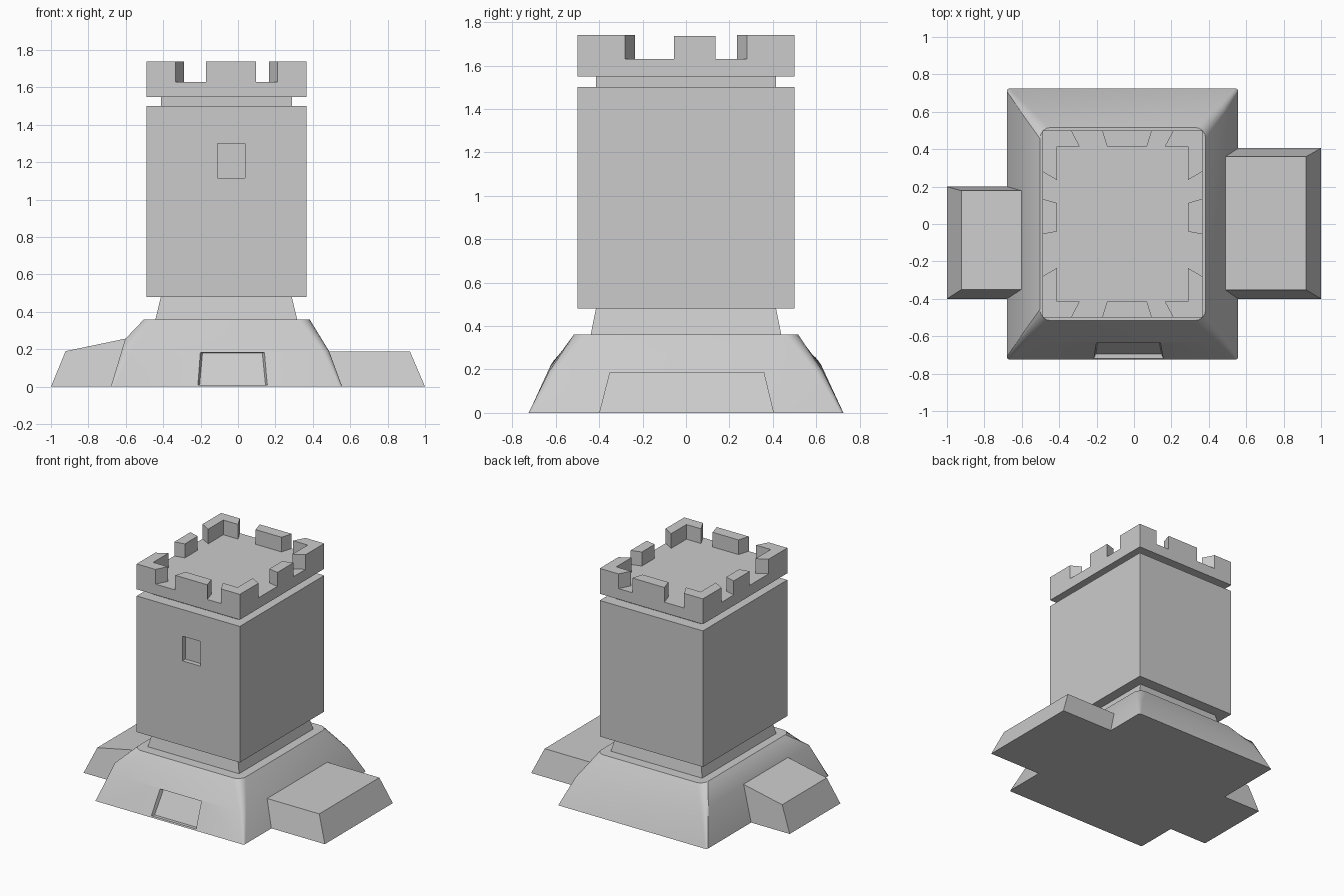
import bpy, bmesh
from math import sin, cos, pi, radians

if "Cube" in bpy.data.objects:
    bpy.data.objects.remove(bpy.data.objects["Cube"])

CX = -0.0625          # tower axis is a little left of centre
HX, HY = 0.4275, 0.5  # half size of the shaft
IX, IY = 0.35, 0.415  # half size of the necks


def loft(name, rings):
    """Closed solid through rings of equal point count."""
    bm = bmesh.new()
    loops = [[bm.verts.new(p) for p in r] for r in rings]
    n = len(loops[0])
    for a, b in zip(loops, loops[1:]):
        for i in range(n):
            j = (i + 1) % n
            bm.faces.new((a[i], a[j], b[j], b[i]))
    bm.faces.new(loops[0][::-1])
    bm.faces.new(loops[-1])
    bmesh.ops.recalc_face_normals(bm, faces=bm.faces)
    me = bpy.data.meshes.new(name)
    bm.to_mesh(me)
    bm.free()
    ob = bpy.data.objects.new(name, me)
    bpy.context.collection.objects.link(ob)
    return ob


def rect(x0, x1, y0, y1, z):
    return [(x0, y0, z), (x1, y0, z), (x1, y1, z), (x0, y1, z)]


def centred(hx, hy, z):
    return rect(CX - hx, CX + hx, -hy, hy, z)


def prism(name, pts, z0, z1):
    return loft(name, [[(CX + x, y, z) for x, y in pts] for z in (z0, z1)])


def carve(ob, cutter):
    cutter.hide_render = True
    m = ob.modifiers.new("recess", 'BOOLEAN')
    m.operation = 'DIFFERENCE'
    m.solver = 'EXACT'
    m.object = cutter
    bpy.context.view_layer.objects.active = ob
    bpy.ops.object.modifier_apply(modifier=m.name)
    bpy.data.objects.remove(cutter)


def round_ring(x0, x1, y0, y1, r, z, z_left):
    """Rounded rectangle; the left side may sit at another height."""
    pts = []
    corners = [(x0 + r, y0 + r, pi), (x1 - r, y0 + r, 1.5 * pi),
               (x1 - r, y1 - r, 0), (x0 + r, y1 - r, 0.5 * pi)]
    for k, (cx, cy, a0) in enumerate(corners):
        for s in range(5):
            a = a0 + s * pi / 8
            t = {0: 1 - s / 4, 3: s / 4}.get(k, 0)
            pts.append((cx + r * cos(a), cy + r * sin(a), z + (z_left - z) * t))
    return pts


# Flared base with rounded corners
base = loft("base", [
    round_ring(-0.68, 0.557, -0.725, 0.725, 0.015, 0, 0),
    round_ring(-0.603, 0.487, -0.632, 0.632, 0.035, 0.19, 0.255),
    round_ring(-0.503, 0.383, -0.517, 0.517, 0.06, 0.36, 0.36)])

# Doorway recess in the sloping front
door = loft("door_cutter", [
    [(-0.205, -0.695, 0.01), (0.147, -0.695, 0.01), (0.13, -0.605, 0.18), (-0.19, -0.605, 0.18)],
    [(-0.25, -0.815, 0.01), (0.195, -0.815, 0.01), (0.175, -0.725, 0.19), (-0.235, -0.725, 0.19)]])
carve(base, door)
bpy.ops.object.select_all(action='DESELECT')
base.select_set(True)
bpy.context.view_layer.objects.active = base
bpy.ops.object.shade_smooth_by_angle(angle=radians(30))

# Tower: sloped collar, shaft, neck and parapet slab
tower = loft("tower", [
    centred(0.38, 0.44, 0.355), centred(IX, IY, 0.48),
    centred(HX, HY, 0.48), centred(HX, HY, 1.5),
    centred(IX, IY, 1.5), centred(IX, IY, 1.55),
    centred(HX, HY, 1.55), centred(HX, HY, 1.63)])

# Window recess
carve(tower, loft("window_cutter", [rect(-0.11, 0.038, -0.6, -0.465, z) for z in (1.115, 1.3)]))

# Battlements: four corners, then middle blocks
corner = [(HX, HY), (HX, 0.28), (IX, 0.235), (IX, IY), (0.2275, IY), (0.2725, HY)]
for sx in (-1, 1):
    for sy in (-1, 1):
        prism("corner_merlon", [(sx * x, sy * y) for x, y in corner], 1.63, 1.74)
for s in (-1, 1):
    prism("middle_merlon", [(-0.108, s * HY), (0.158, s * HY),
                            (0.132, s * IY), (-0.082, s * IY)], 1.63, 1.74)
    prism("side_merlon", [(s * HX, -0.055), (s * HX, 0.135),
                          (s * IX, 0.112), (s * IX, -0.04)], 1.63, 1.735)

# Side buttresses leaning against the base
loft("right_buttress", [
    rect(0.55, 1.0, -0.4, 0.405, 0),
    rect(0.48, 0.92, -0.352, 0.36, 0.187)])
loft("left_buttress", [
    rect(-1.0, -0.675, -0.4, 0.2, 0),
    [(-0.922, -0.35, 0.19), (-0.597, -0.35, 0.258), (-0.597, 0.178, 0.258), (-0.922, 0.178, 0.19)]])
